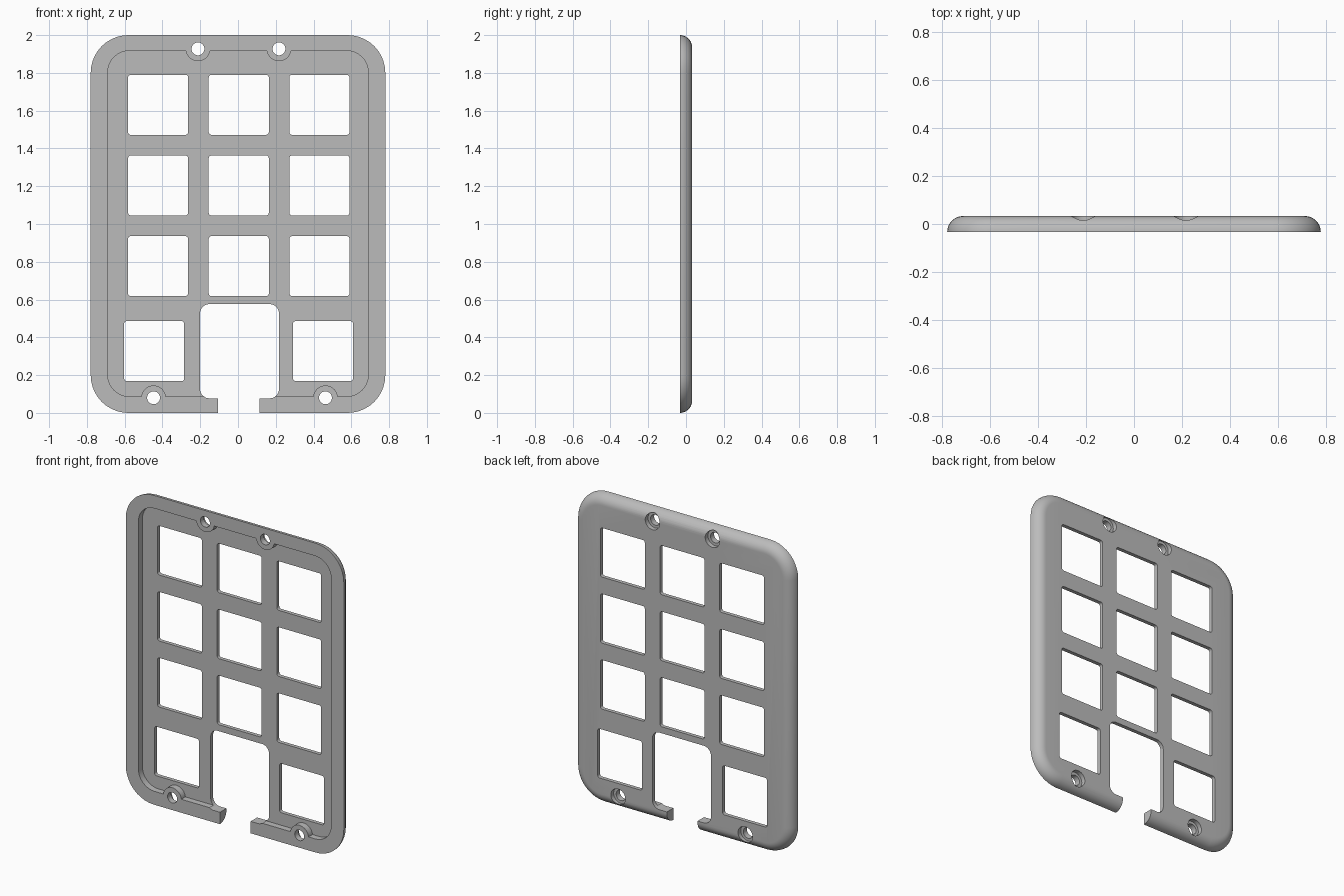
import bpy, bmesh, math

cube = bpy.data.objects.get("Cube")
if cube:
    bpy.data.objects.remove(cube, do_unlink=True)

HALF = 0.033          # half thickness of the plate
FLOOR = 0.008         # depth reached by the front recess
ROUND = 0.066         # rounding of the back edge

grey = bpy.data.materials.new("grey_plastic")
grey.use_nodes = True
grey.diffuse_color = (0.5, 0.5, 0.5, 1)
grey.node_tree.nodes["Principled BSDF"].inputs["Base Color"].default_value = (0.5, 0.5, 0.5, 1)


def rounded_rect(x0, x1, z0, z1, r, seg=10):
    """Outline points of a rectangle with round corners."""
    corners = [(x1 - r, z1 - r), (x0 + r, z1 - r), (x0 + r, z0 + r), (x1 - r, z0 + r)]
    return [(cx + r * math.cos(math.pi / 2 * (k + i / seg)),
             cz + r * math.sin(math.pi / 2 * (k + i / seg)))
            for k, (cx, cz) in enumerate(corners) for i in range(seg + 1)]


def loft(name, layers):
    """Solid through a list of (y, outline) layers."""
    bm = bmesh.new()
    rings = [[bm.verts.new((x, y, z)) for x, z in pts] for y, pts in layers]
    n = len(rings[0])
    for a, b in zip(rings, rings[1:]):
        for i in range(n):
            bm.faces.new((a[i], a[(i + 1) % n], b[(i + 1) % n], b[i]))
    bm.faces.new(rings[0])
    bm.faces.new(rings[-1])
    bmesh.ops.remove_doubles(bm, verts=bm.verts, dist=1e-5)
    bmesh.ops.recalc_face_normals(bm, faces=bm.faces)
    mesh = bpy.data.meshes.new(name)
    bm.to_mesh(mesh)
    bm.free()
    obj = bpy.data.objects.new(name, mesh)
    bpy.context.collection.objects.link(obj)
    return obj


def prism(name, x0, x1, z0, z1, r, y0=-0.1, y1=0.1):
    outline = rounded_rect(x0, x1, z0, z1, r)
    return loft(name, [(y0, outline), (y1, outline)])


def disc(name, x, z, r, y0=-0.1, y1=0.1):
    return prism(name, x - r, x + r, z - r, z + r, r, y0, y1)


def cut(target, cutter):
    """Subtract the cutter, then remove it."""
    mod = target.modifiers.new("cut", "BOOLEAN")
    mod.operation = "DIFFERENCE"
    mod.solver = "EXACT"
    mod.object = cutter
    bpy.context.view_layer.objects.active = target
    bpy.ops.object.modifier_apply(modifier=mod.name)
    bpy.data.objects.remove(cutter, do_unlink=True)


# Plate with a rounded back edge
layers = []
for i in range(11):
    t = math.pi / 2 * i / 10
    d = ROUND * (1 - math.cos(t))
    layers.append((-HALF + ROUND * math.sin(t),
                   rounded_rect(-0.78 + d, 0.78 - d, d, 2 - d, 0.2 - d)))
plate = loft("keypad_faceplate", layers)
plate.data.materials.append(grey)

# Front recess, leaving round bosses at the screws
screws = [(-0.212, 1.927), (0.217, 1.927), (-0.447, 0.08), (0.463, 0.08)]
recess = prism("recess_cutter", -0.69, 0.69, 0.087, 1.917, 0.115, -0.08, FLOOR)
for x, z in screws:
    cut(recess, disc("boss", x, z, 0.065))
cut(plate, recess)

# Screw holes with counterbores from the back
for x, z in screws:
    cut(plate, disc("screw_hole", x, z, 0.034))
    cut(plate, disc("counterbore", x, z, 0.052, 0.004, 0.1))

# Key windows: three full rows, and two keys beside the notch
KEY = 0.318
windows = [(-0.582 + 0.427 * c, 0.618 + 0.427 * r) for r in range(3) for c in range(3)]
windows += [(-0.603, 0.168), (0.291, 0.168)]
for x, z in windows:
    cut(plate, prism("key_window", x, x + KEY, z, z + KEY, 0.015))

# Large notch and its opening through the lower edge
cut(plate, prism("notch", -0.201, 0.217, 0.077, 0.576, 0.05))
cut(plate, prism("notch_gap", -0.106, 0.114, -0.2, 0.3, 0.01))

bpy.ops.object.select_all(action="DESELECT")
plate.select_set(True)
bpy.context.view_layer.objects.active = plate
bpy.ops.object.shade_smooth_by_angle(angle=math.radians(30))
